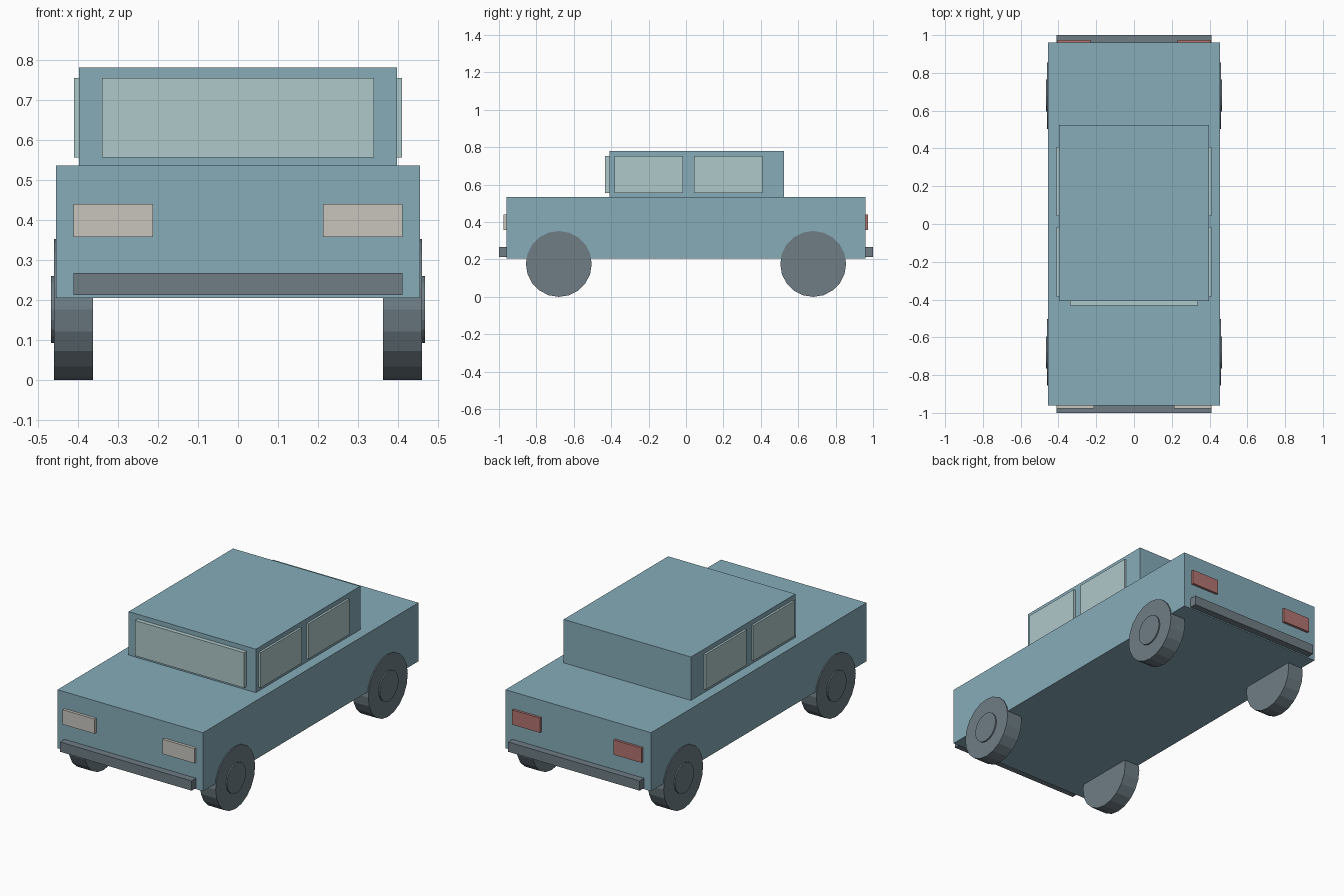
import bpy
import math

if "Cube" in bpy.data.objects:
    bpy.data.objects.remove(bpy.data.objects["Cube"])


def material(name, r, g, b):
    """Flat colour given as 0-255 display values, stored as linear."""
    def lin(c):
        c /= 255
        return c / 12.92 if c <= 0.04045 else ((c + 0.055) / 1.055) ** 2.4
    m = bpy.data.materials.new(name)
    m.diffuse_color = (lin(r), lin(g), lin(b), 1)
    m.use_nodes = True
    m.node_tree.nodes["Principled BSDF"].inputs["Base Color"].default_value = m.diffuse_color
    return m


BLUE = material("body blue", 134, 172, 185)
GLASS = material("pale glass", 175, 200, 201)
DARK = material("dark grey", 110, 125, 133)
CREAM = material("headlight cream", 200, 197, 190)
RED = material("tail light red", 178, 117, 113)


def box(name, x, y, z, mat):
    """Box from (min, max) pairs on each axis."""
    bpy.ops.mesh.primitive_cube_add(size=1, location=[sum(p) / 2 for p in (x, y, z)])
    ob = bpy.context.object
    ob.name = name
    ob.scale = [p[1] - p[0] for p in (x, y, z)]
    bpy.ops.object.transform_apply(location=False, rotation=False, scale=True)
    ob.data.materials.append(mat)
    return ob


def disc(name, radius, x0, x1, y, z):
    """Flat-sided cylinder lying along x, with a vertex at the bottom."""
    bpy.ops.mesh.primitive_cylinder_add(
        vertices=20, radius=radius, depth=abs(x1 - x0),
        location=((x0 + x1) / 2, y, z), rotation=(math.pi / 2, 0, math.pi / 2))
    ob = bpy.context.object
    ob.name = name
    ob.data.materials.append(DARK)


# Body and cabin
box("body", (-0.454, 0.454), (-0.96, 0.96), (0.205, 0.535), BLUE)
box("cabin", (-0.397, 0.397), (-0.408, 0.523), (0.535, 0.78), BLUE)

# Windscreen
box("windscreen", (-0.34, 0.34), (-0.432, -0.408), (0.555, 0.754), GLASS)

# Bumpers
for name, y in (("front_bumper", (-1, -0.96)), ("rear_bumper", (0.96, 1))):
    box(name, (-0.411, 0.411), y, (0.212, 0.267), DARK)

for side, s in (("left", -1), ("right", 1)):
    def span(a, b):
        return tuple(sorted((s * a, s * b)))

    # Side windows
    for name, y in (("front", (-0.383, -0.015)), ("rear", (0.043, 0.408))):
        box(f"{name}_{side}_window", span(0.397, 0.409), y, (0.555, 0.754), GLASS)

    # Lights
    box(f"{side}_headlight", span(0.212, 0.411), (-0.976, -0.96), (0.357, 0.44), CREAM)
    box(f"{side}_tail_light", span(0.23, 0.404), (0.96, 0.974), (0.357, 0.44), RED)

    # Wheels and hubs
    for name, y in (("front", -0.68), ("rear", 0.68)):
        disc(f"{name}_{side}_wheel", 0.176, s * 0.362, s * 0.46, y, 0.176)
        disc(f"{name}_{side}_hub", 0.084, s * 0.44, s * 0.467, y, 0.176)
